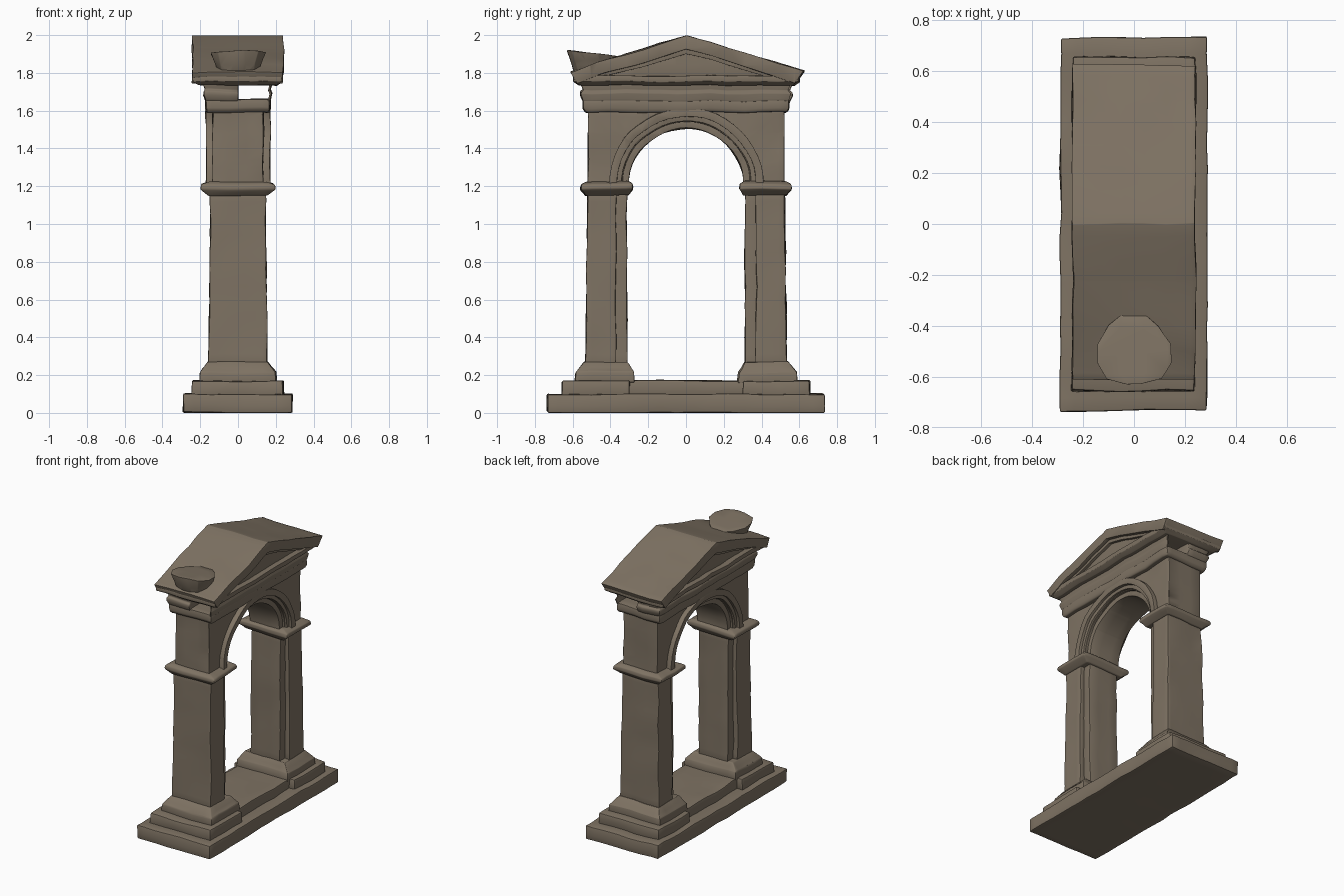
import bpy, bmesh, math
from mathutils import Vector, noise

cube = bpy.data.objects.get("Cube")
if cube:
    bpy.data.objects.remove(cube, do_unlink=True)

stone = bpy.data.materials.new("weathered_stone")
stone.use_nodes = True
COLOUR = (0.21, 0.17, 0.125, 1)
stone.diffuse_color = COLOUR
stone.node_tree.nodes["Principled BSDF"].inputs["Base Color"].default_value = COLOUR


def finish(name, bm, bevel=0.007, wear=0.009):
    """Slice into a grid, wear the surface, chamfer the edges and make the object."""
    bmesh.ops.recalc_face_normals(bm, faces=bm.faces)
    for axis in range(3):
        normal = Vector((0, 0, 0))
        normal[axis] = 1
        for step in range(-10, 26):
            geom = bm.verts[:] + bm.edges[:] + bm.faces[:]
            bmesh.ops.bisect_plane(bm, geom=geom, dist=0.001,
                                   plane_co=normal * (step * 0.09 + 0.04), plane_no=normal)
    for v in bm.verts:
        v.co += noise.noise_vector(v.co * 6) * wear
        v.co.z = min(max(v.co.z, 0), 2)
    sharp = [e for e in bm.edges if e.is_manifold and e.calc_face_angle(0) > 0.5]
    bmesh.ops.bevel(bm, geom=sharp, offset=bevel, segments=2, profile=0.5,
                    affect='EDGES', clamp_overlap=True)
    for v in bm.verts:
        v.co.z = max(v.co.z, 0)
    mesh = bpy.data.meshes.new(name)
    bm.to_mesh(mesh)
    bm.free()
    mesh.materials.append(stone)
    obj = bpy.data.objects.new(name, mesh)
    bpy.context.collection.objects.link(obj)
    bpy.ops.object.select_all(action='DESELECT')
    obj.select_set(True)
    bpy.context.view_layer.objects.active = obj
    bpy.ops.object.shade_smooth_by_angle(angle=math.radians(40))
    return obj


def skin(name, loops, bevel=0.007):
    """Join loops of points with sides and cap both ends."""
    bm = bmesh.new()
    rings = [[bm.verts.new(p) for p in loop] for loop in loops]
    count = len(rings[0])
    for low, high in zip(rings, rings[1:]):
        for i in range(count):
            j = (i + 1) % count
            bm.faces.new((low[i], low[j], high[j], high[i]))
    bm.faces.new(rings[0])
    bm.faces.new(rings[-1])
    return finish(name, bm, bevel)


def tower(name, levels, bevel=0.007):
    """Moulded block; each level is x0, x1, y0, y1, z."""
    return skin(name, [[(a, c, z), (b, c, z), (b, d, z), (a, d, z)]
                       for a, b, c, d, z in levels], bevel)


def band(name, inner, outer, x):
    """Band between two yz paths, of half width x."""
    return skin(name, [[(-x, *p), (x, *p), (x, *q), (-x, *q)] for p, q in zip(inner, outer)])


# Stepped base
def slab(name, x, y, z0, z1):
    return tower(name, [(-x, x, -y, y, z0), (-x, x, -y, y, z1)])


slab("base_slab", 0.288, 0.732, 0, 0.10)
slab("threshold", 0.20, 0.45, 0.09, 0.17)

# Piers, one at each end
for side, label in ((-1, "front"), (1, "back")):
    def pier(part, levels):
        tower(f"{label}_{part}", [(-x, x, *sorted((side * near, side * far)), z)
                                  for x, near, far, z in levels])

    pier("base_step", [(0.243, 0.30, 0.658, 0.09), (0.24, 0.30, 0.655, 0.17)])
    pier("plinth", [(0.205, 0.275, 0.59, 0.16), (0.20, 0.28, 0.585, 0.215),
                    (0.18, 0.295, 0.565, 0.24), (0.158, 0.31, 0.54, 0.27)])
    pier("shaft", [(0.155, 0.37, 0.535, 0.24), (0.145, 0.37, 0.52, 1.18)])
    pier("jamb", [(0.118, 0.31, 0.40, 0.24), (0.118, 0.315, 0.40, 1.18)])
    pier("capital", [(0.15, 0.305, 0.53, 1.15), (0.175, 0.295, 0.545, 1.17),
                     (0.196, 0.283, 0.558, 1.185), (0.192, 0.285, 0.555, 1.21),
                     (0.15, 0.31, 0.53, 1.225)])

# Arch wall with a round opening
CENTRE, HALF, RISE = 1.20, 0.52, 0.41
corner = math.atan2(RISE, HALF)
angles = sorted([math.pi * i / 24 for i in range(25)] + [corner, math.pi - corner])


def arc(r):
    return [(r * math.cos(a), CENTRE + r * math.sin(a)) for a in angles]


def frame_point(a):
    r = min(HALF / max(abs(math.cos(a)), 1e-6), RISE / max(math.sin(a), 1e-6))
    return r * math.cos(a), CENTRE + r * math.sin(a)


band("arch_wall", arc(0.34), [frame_point(a) for a in angles], 0.135)

# Moulded arch rings
for name, r0, r1, x in (("arch_soffit", 0.305, 0.36, 0.12),
                        ("arch_inner_moulding", 0.345, 0.385, 0.15),
                        ("arch_outer_moulding", 0.37, 0.412, 0.17)):
    band(name, arc(r0), arc(r1), x)

# Entablature, hollow and open at the ends on one side
tower("architrave", [(-x, x, -y, y, z) for x, y, z in
                     ((0.165, 0.53, 1.59), (0.172, 0.545, 1.61), (0.172, 0.545, 1.66))])
tower("frieze_solid_half", [(-x, 0, -y, y, z) for x, y, z in
                            ((0.17, 0.545, 1.65), (0.18, 0.56, 1.68),
                             (0.178, 0.56, 1.70), (0.17, 0.545, 1.71),
                             (0.185, 0.565, 1.75))])
tower("frieze_side_shell", [(x - 0.01, x, -y, y, z) for x, y, z in
                            ((0.172, 0.545, 1.65), (0.18, 0.56, 1.69),
                             (0.172, 0.545, 1.71), (0.182, 0.565, 1.75))], 0.002)

# Pediment with sunken triangular panels
tower("cornice", [(-x, x, -y, y, z) for x, y, z in
                  ((0.205, 0.57, 1.735), (0.235, 0.60, 1.755), (0.235, 0.60, 1.785))])
panel = [(-0.54, 1.76), (0.54, 1.76), (0, 1.955)]
skin("pediment_panel", [[(x, y, z) for y, z in panel] for x in (-0.195, 0.195)])
band("gable_roof",
     [(-0.58, 1.745), (-0.45, 1.79), (0, 1.925), (0.45, 1.79), (0.58, 1.745)],
     [(-0.615, 1.805), (-0.47, 1.852), (0, 2.0), (0.47, 1.857), (0.625, 1.81)], 0.24)
band("gable_inner_moulding",
     [(-0.45, 1.775), (0, 1.90), (0.45, 1.775)],
     [(-0.50, 1.82), (0, 1.95), (0.50, 1.82)], 0.215)

# Broken ornament over the front eave
half = [(0.04, -0.35), (0.10, -0.40), (0.145, -0.47), (0.145, -0.55), (0.11, -0.61), (0.03, -0.632)]
outline = half + [(-x, y) for x, y in reversed(half)]
foot = [(x * 0.75, -0.36 + (y + 0.36) * 0.86) for x, y in outline]
skin("eave_ornament",
     [[(x, y, 1.975 + 0.31 * y) for x, y in foot],
      [(x, y, 1.918 - 0.12 * (y + 0.63)) for x, y in outline]], 0.004)
